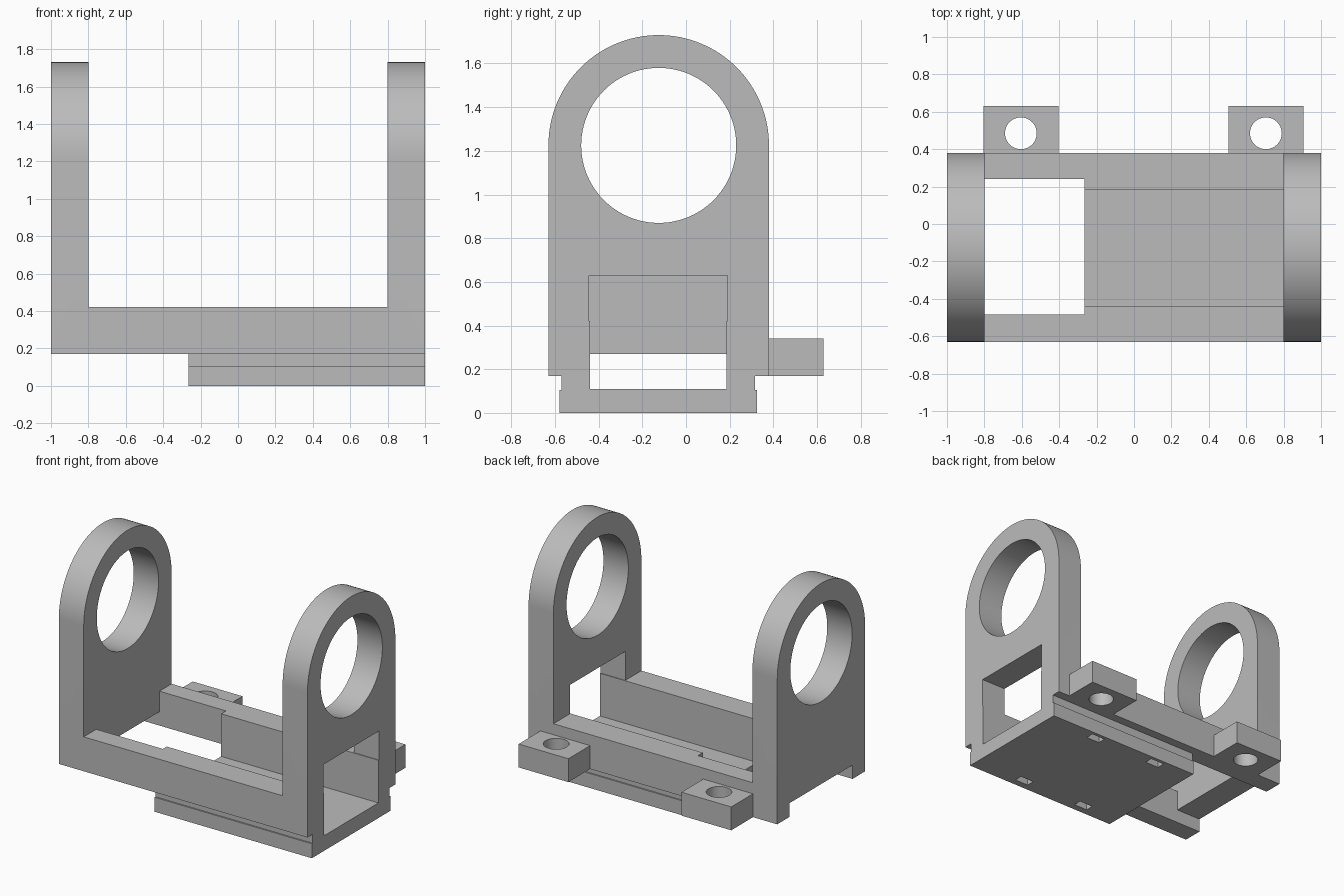
import bpy, bmesh, math

if "Cube" in bpy.data.objects:
    bpy.data.objects.remove(bpy.data.objects["Cube"], do_unlink=True)

grey = bpy.data.materials.new("plain grey")
grey.use_nodes = True
grey.diffuse_color = (0.5, 0.5, 0.5, 1)
grey.node_tree.nodes["Principled BSDF"].inputs["Base Color"].default_value = (0.5, 0.5, 0.5, 1)


def prism(name, outline, axis, start, end):
    """Extrude an outline along x (outline is y, z) or along z (outline is x, y)."""
    bm = bmesh.new()
    place = (lambda a, b: (start, a, b)) if axis == "x" else (lambda a, b: (a, b, start))
    face = bm.faces.new([bm.verts.new(place(a, b)) for a, b in outline])
    new = bmesh.ops.extrude_face_region(bm, geom=[face])["geom"]
    step = end - start
    offset = (step, 0, 0) if axis == "x" else (0, 0, step)
    bmesh.ops.translate(bm, vec=offset, verts=[v for v in new if isinstance(v, bmesh.types.BMVert)])
    bmesh.ops.recalc_face_normals(bm, faces=bm.faces)
    mesh = bpy.data.meshes.new(name)
    bm.to_mesh(mesh)
    bm.free()
    mesh.materials.append(grey)
    obj = bpy.data.objects.new(name, mesh)
    bpy.context.collection.objects.link(obj)
    return obj


def box(name, x0, x1, y0, y1, z0, z1):
    return prism(name, [(x0, y0), (x1, y0), (x1, y1), (x0, y1)], "z", z0, z1)


def arc(a, b, radius, sweep, count):
    return [(a + radius * math.cos(sweep * i / count), b + radius * math.sin(sweep * i / count))
            for i in range(count + 1)]


def circle(a, b, radius, count=64):
    return arc(a, b, radius, math.tau, count)[:-1]


def combine(target, tool, operation):
    bpy.context.view_layer.objects.active = target
    mod = target.modifiers.new(operation.lower(), "BOOLEAN")
    mod.operation, mod.solver, mod.object = operation, "EXACT", tool
    bpy.ops.object.modifier_apply(modifier=mod.name)
    bpy.data.objects.remove(tool, do_unlink=True)


def smooth(obj):
    bpy.ops.object.select_all(action="DESELECT")
    obj.select_set(True)
    bpy.context.view_layer.objects.active = obj
    bpy.ops.object.shade_smooth_by_angle(angle=math.radians(30))


MID, AXIS, RADIUS, BASE, RAIL = -0.125, 1.225, 0.505, 0.17, 0.42
STEP = -0.265  # end of the tray

# Frame: cross block, two round-topped side plates, stepped tray
frame = box("cradle_frame", -0.9, 0.9, MID - RADIUS, MID + RADIUS, BASE, RAIL)
arch = arc(MID, AXIS, RADIUS, math.pi, 64) + [(MID - RADIUS, BASE), (MID + RADIUS, BASE)]
for x in (-1, 0.8):
    combine(frame, prism("side_plate", arch, "x", x, x + 0.2), "UNION")
combine(frame, box("tray_neck", STEP, 1, -0.57, 0.315, 0.05, 0.3), "UNION")
combine(frame, box("tray_base", STEP, 1, -0.58, 0.325, 0, 0.105), "UNION")

# Openings: bearing bores, floor opening, end slot, channel, window
cutters = [
    prism("bore", circle(MID, AXIS, 0.355, 96), "x", -1.2, 1.2),
    box("floor_opening", -0.8, STEP, -0.485, 0.24, -0.1, 0.6),
    box("end_slot", -1.1, -0.7, -0.485, 0.24, -0.1, 0.27),
    box("channel", -0.5, 1.1, -0.44, 0.185, 0.11, RAIL + 0.01),
    box("window", 0.8, 1.1, -0.445, 0.19, RAIL, 0.63),
]
# Small recesses under the tray walls
for x in (0.04, 0.575):
    for y in (-0.5, 0.27):
        cutters.append(box("recess", x - 0.055, x + 0.055, y - 0.03, y + 0.03, -0.1, 0.12))
for cutter in cutters:
    combine(frame, cutter, "DIFFERENCE")
smooth(frame)

# Drilled mounting tabs at the back
for name, x in (("right_mounting_tab", -0.605), ("left_mounting_tab", 0.705)):
    tab = box(name, x - 0.2, x + 0.2, MID + RADIUS, 0.63, BASE, 0.34)
    combine(tab, prism("screw_hole", circle(x, 0.485, 0.085, 48), "z", 0, 1), "DIFFERENCE")
    smooth(tab)
